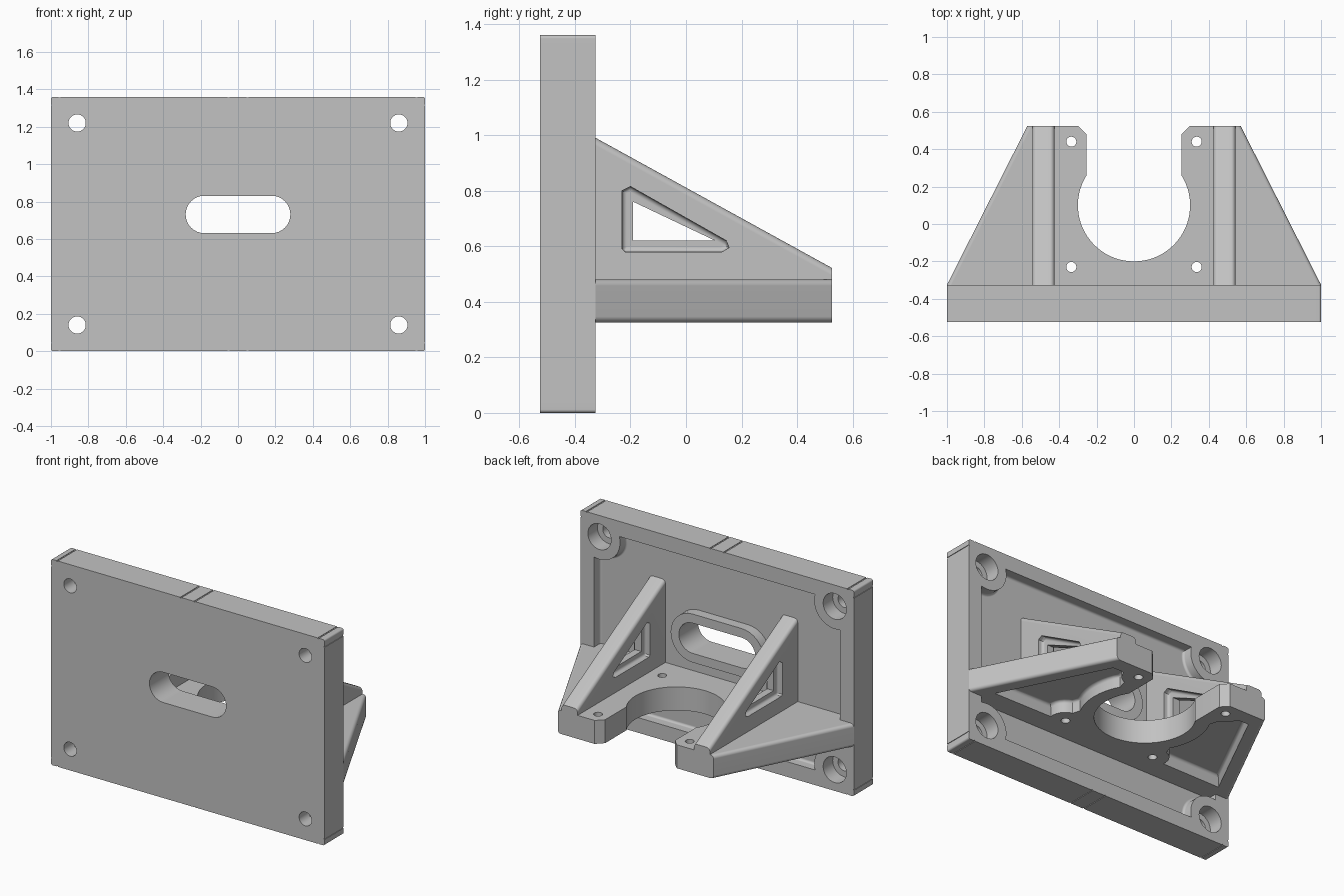
import bpy, bmesh
from math import sin, cos, radians

cube = bpy.data.objects.get("Cube")
if cube:
    bpy.data.objects.remove(cube, do_unlink=True)

grey = bpy.data.materials.new("plain grey")
grey.use_nodes = True
GREY = (0.54, 0.54, 0.54, 1)
grey.diffuse_color = GREY
grey.node_tree.nodes["Principled BSDF"].inputs["Base Color"].default_value = GREY

FRONT, BACK, HEIGHT = -0.525, -0.325, 1.36
FLOOR = BACK - 0.067        # floor of the recess in the plate's back
MID = HEIGHT / 2


def arc(cx, cy, r, a0, a1, n=16):
    return [(cx + r * cos(radians(a0 + (a1 - a0) * i / n)),
             cy + r * sin(radians(a0 + (a1 - a0) * i / n))) for i in range(n + 1)]


def circle(cx, cy, r, n=32):
    return arc(cx, cy, r, 0, 360, n)[:-1]


def stadium(half, cz, r):
    return arc(half, cz, r, -90, 90) + arc(-half, cz, r, 90, 270)


def rect(x0, y0, x1, y1):
    return [(x0, y0), (x1, y0), (x1, y1), (x0, y1)]


def prism(name, pts, axis, lo, hi, bevel=0, rounded=None):
    """Extrude a 2D outline along an axis; optionally round chosen edges."""
    place = {"x": lambda u, v, w: (w, u, v),
             "y": lambda u, v, w: (u, w, v),
             "z": lambda u, v, w: (u, v, w)}[axis]
    bm = bmesh.new()
    a = [bm.verts.new(place(u, v, lo)) for u, v in pts]
    b = [bm.verts.new(place(u, v, hi)) for u, v in pts]
    bm.faces.new(a)
    bm.faces.new(b)
    for i in range(len(pts)):
        j = (i + 1) % len(pts)
        bm.faces.new((a[i], a[j], b[j], b[i]))
    bmesh.ops.recalc_face_normals(bm, faces=bm.faces)
    if bevel:
        edges = [e for e in bm.edges if rounded(*(e.verts[0].co + e.verts[1].co) / 2)]
        bmesh.ops.bevel(bm, geom=edges, offset=bevel, segments=4, profile=0.5,
                        affect="EDGES", clamp_overlap=True)
    mesh = bpy.data.meshes.new(name)
    bm.to_mesh(mesh)
    bm.free()
    mesh.materials.append(grey)
    ob = bpy.data.objects.new(name, mesh)
    bpy.context.collection.objects.link(ob)
    return ob


def combine(target, tools, operation="DIFFERENCE"):
    for tool in tools:
        mod = target.modifiers.new("combine", "BOOLEAN")
        mod.operation, mod.solver, mod.object = operation, "EXACT", tool
        dg = bpy.context.evaluated_depsgraph_get()
        mesh = bpy.data.meshes.new_from_object(target.evaluated_get(dg))
        target.modifiers.clear()
        target.data = mesh
        bpy.data.objects.remove(tool, do_unlink=True)


def smooth(ob):
    bpy.ops.object.select_all(action="DESELECT")
    ob.select_set(True)
    bpy.context.view_layer.objects.active = ob
    bpy.ops.object.shade_smooth_by_angle(angle=radians(32))
    ob.modifiers.new("flat_faces", "WEIGHTED_NORMAL").keep_sharp = True


def near(a, b):
    return abs(a - b) < 1e-4


# Back plate with a recess that bends round the four corner bosses
plate = prism("mounting_plate", rect(-1, 0, 1, HEIGHT), "y", FRONT, BACK, 0.012,
              lambda x, y, z: near(abs(x), 1) and (near(z, 0) or near(z, HEIGHT)))
HX, HZ = 0.86, 0.54         # hole offsets from the plate centre
corner = arc(HX, HZ, 0.15, -74.5, -195.5)
outline = []
for sx, sz in ((1, 1), (-1, 1), (-1, -1), (1, -1)):
    pts = [(sx * x, MID + sz * z) for x, z in corner]
    outline += pts if sx * sz > 0 else pts[::-1]
recess = prism("recess_cutter", outline, "y", FLOOR, 0, 0.03,
               lambda x, y, z: near(y, FLOOR))
combine(plate, [recess])

# Raised ring round the central slot
SLOT_Z = 0.731
combine(plate, [prism("slot_ring", stadium(0.18, SLOT_Z, 0.16), "y", FLOOR - 0.03, BACK)],
        "UNION")
cutters = [prism("slot_cutter", stadium(0.18, SLOT_Z, 0.1), "y", -1, 0)]

# Counterbored corner holes
for sx in (-1, 1):
    for sz in (-1, 1):
        x, z = sx * HX, MID + sz * HZ
        cutters.append(prism("hole_cutter", circle(x, z, 0.046), "y", -1, 0))
        cutters.append(prism("bore_cutter", circle(x, z, 0.085), "y", BACK - 0.1, 0))

# Fine alignment grooves in the edges
W, D = 0.005, 0.004
for z in (0, HEIGHT):
    for x in (-0.955, -0.05, 0.05, 0.955):
        cutters.append(prism("groove", rect(x - W, z - D, x + W, z + D), "y", -1, 0))
for x in (-1, 1):
    for z in (0.045, HEIGHT - 0.045):
        cutters.append(prism("groove", rect(x - D, z - W, x + D, z + W), "y", -1, 0))
combine(plate, cutters)
smooth(plate)

# Forked shelf with a round opening
BOTTOM, TOP = 0.325, 0.48
half = arc(0, 0.1, 0.3, -90, 31.8, 24) + [
    (0.255, 0.48), (0.3, 0.525), (0.57, 0.525), (1, BACK),
    (0.95, BACK - 0.015), (0.95, FLOOR - 0.03)]
shelf = prism("forked_shelf", half + [(-x, y) for x, y in half[:0:-1]], "z", BOTTOM, TOP, 0.022,
              lambda x, y, z: (near(z, TOP) or near(z, BOTTOM)) and 0.6 < abs(x) < 0.9)

# Underside pockets, leaving a wall round the opening and the screw bosses
pocket = ([(0.86, -0.25), (0.52, 0.43), (0.45, 0.43)]
          + arc(0.335, 0.44, 0.1, -10, -75, 6)
          + arc(0, 0.1, 0.39, 28, -28, 10)
          + arc(0.335, -0.23, 0.1, 75, -10, 6))
cutters = []
for s in (-1, 1):
    cutters.append(prism("pocket_cutter", [(s * x, y) for x, y in pocket], "z", 0.2, 0.405, 0.02,
                         lambda x, y, z: near(z, 0.405)))
    for y in (-0.23, 0.44):
        cutters.append(prism("screw_cutter", circle(s * 0.335, y, 0.027, 20), "z", 0, 1))
combine(shelf, cutters)
smooth(shelf)

# Two gusset ribs with triangular windows set in shallow pockets
X0, X1 = 0.425, 0.543
REAR = FLOOR - 0.03
side = [(REAR, 0.45), (0.525, 0.45), (0.525, 0.522), (BACK, 0.99),
        (REAR, 0.99 + 0.55 * (BACK - REAR))]
window = [(-0.19, 0.62), (0.105, 0.62), (-0.19, 0.76)]
frame = [(-0.22, 0.58), (0.13, 0.58), (0.155, 0.595), (0.145, 0.62),
         (-0.2, 0.815), (-0.23, 0.8), (-0.23, 0.59)]
for name, s in (("left_rib", 1), ("right_rib", -1)):
    rib = prism(name, side, "x", s * X0, s * X1, 0.024,
                lambda x, y, z: z > 0.7 and y > REAR + 0.01
                and (near(abs(x), X0) or near(abs(x), X1)))
    tools = [prism("window_cutter", window, "x", s * 0.3, s * 0.7)]
    for outer, inner in ((0.38, X0 + 0.035), (0.59, X1 - 0.035)):
        tools.append(prism("frame_cutter", frame, "x", s * outer, s * inner, 0.028,
                           lambda x, y, z, i=inner: near(abs(x), i)))
    combine(rib, tools)
    smooth(rib)
